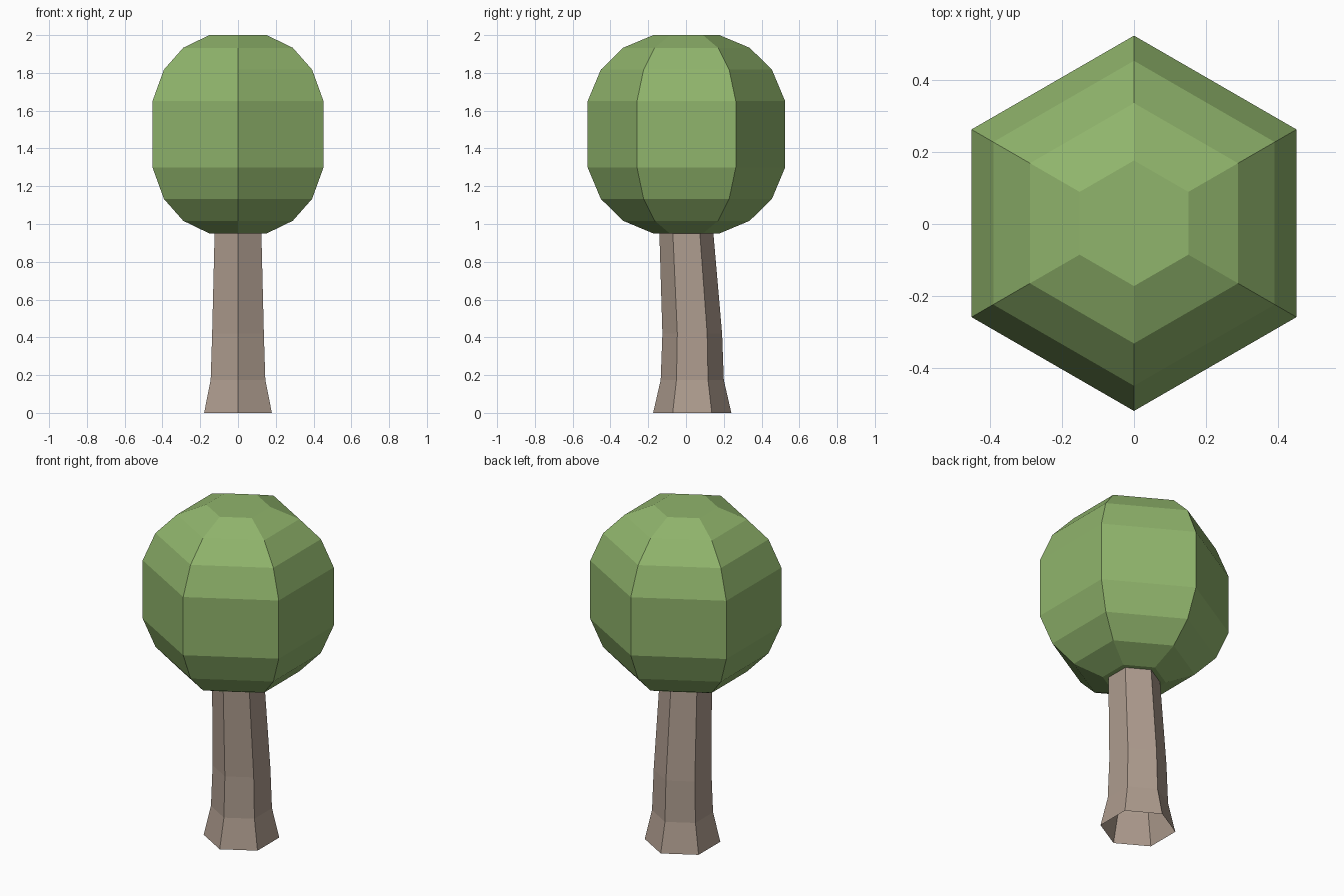
import bpy, bmesh
from math import cos, sin, pi

if "Cube" in bpy.data.objects:
    bpy.data.objects.remove(bpy.data.objects["Cube"])

SIDES = 6


def material(name, color):
    mat = bpy.data.materials.new(name)
    mat.diffuse_color = (*color, 1)
    mat.use_nodes = True
    mat.node_tree.nodes["Principled BSDF"].inputs["Base Color"].default_value = mat.diffuse_color
    return mat


def loft(name, rings, mat, cap_ends):
    """Skin hexagonal rings given as (z, radius, y centre), corners on the y axis."""
    bm = bmesh.new()
    loops = []
    for z, r, cy in rings:
        angles = [pi / 2 + 2 * pi * i / SIDES for i in range(SIDES)]
        loops.append([bm.verts.new((r * cos(a), cy + r * sin(a), z)) for a in angles])
    for low, high in zip(loops, loops[1:]):
        for i in range(SIDES):
            j = (i + 1) % SIDES
            bm.faces.new((low[i], low[j], high[j], high[i]))
    if cap_ends:
        bm.faces.new(loops[0][::-1])
        bm.faces.new(loops[-1])
    mesh = bpy.data.meshes.new(name)
    bm.to_mesh(mesh)
    bm.free()
    mesh.materials.append(mat)
    obj = bpy.data.objects.new(name, mesh)
    bpy.context.collection.objects.link(obj)
    return obj


# Trunk: flared foot, leaning slightly, open underneath
loft("trunk",
     [(0, 0.207, 0.033), (0.175, 0.167, 0.033), (0.42, 0.158, 0.033), (0.95, 0.143, 0.002)],
     material("bark", (0.42, 0.33, 0.27)), cap_ends=False)

# Canopy: rounded hexagonal barrel, symmetric about its middle height
half = [(0.525, 0.175), (0.458, 0.335), (0.342, 0.453), (0.175, 0.523)]
mid = 1.475
rings = [(mid - h, r, 0.002) for h, r in half] + [(mid + h, r, 0.002) for h, r in reversed(half)]
loft("canopy", rings, material("leaves", (0.28, 0.46, 0.15)), cap_ends=True)
